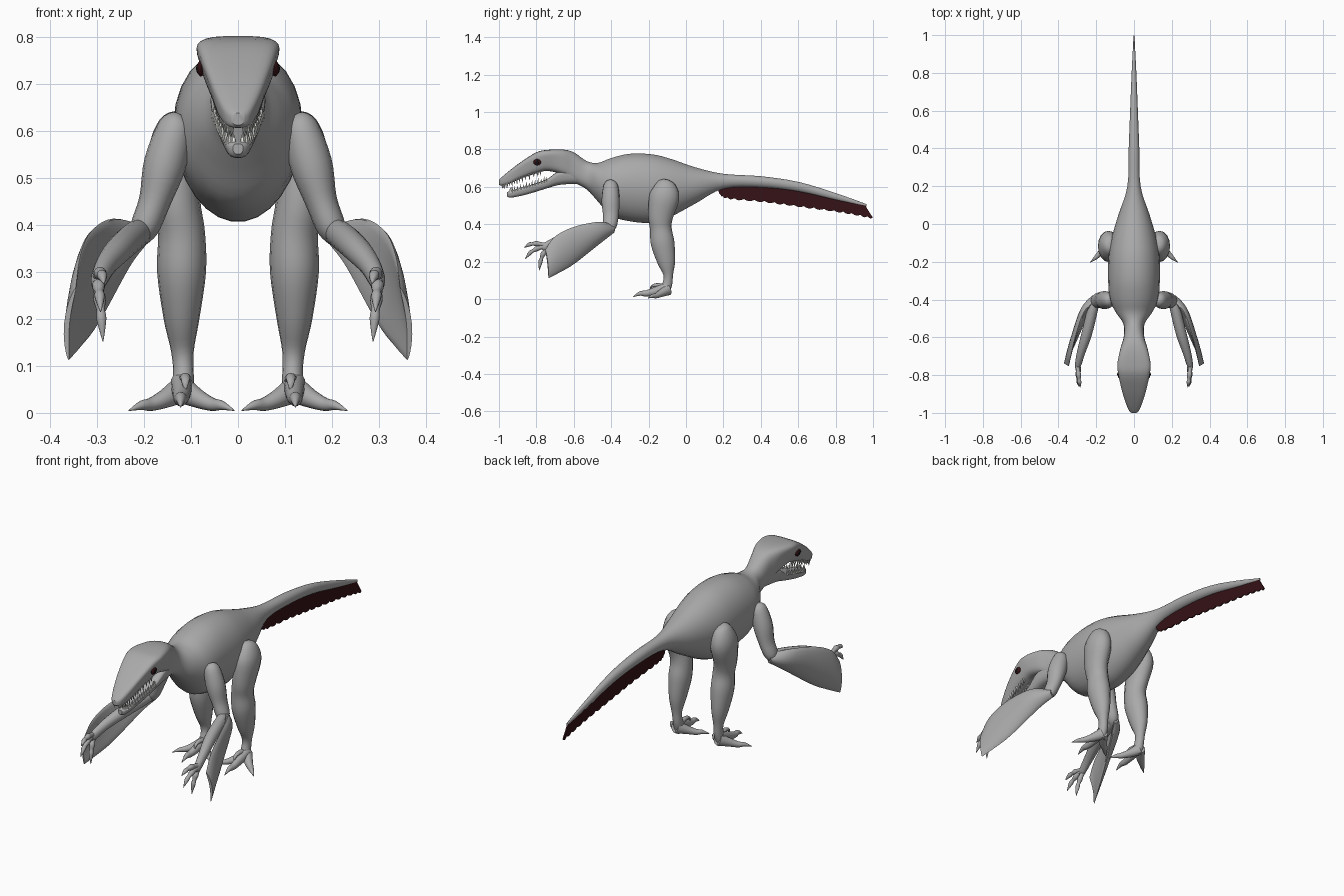
import bpy, bmesh, math
from mathutils import Vector

if "Cube" in bpy.data.objects:
    bpy.data.objects.remove(bpy.data.objects["Cube"])


def material(name, rgb):
    m = bpy.data.materials.new(name)
    m.diffuse_color = (*rgb, 1)
    m.use_nodes = True
    m.node_tree.nodes["Principled BSDF"].inputs["Base Color"].default_value = m.diffuse_color
    return m


GREY = material("grey skin", (0.40, 0.40, 0.40))
MAROON = material("dark maroon", (0.035, 0.006, 0.008))
BLACK = material("black", (0.005, 0.005, 0.005))
WHITE = material("tooth white", (0.8, 0.8, 0.76))


def spline(pts, steps):
    """Smoothly interpolate a list of equal-length tuples."""
    out, n = [], len(pts)
    for i in range(n - 1):
        a, b, c, d = (pts[max(i - 1, 0)], pts[i], pts[i + 1], pts[min(i + 2, n - 1)])
        for k in range(steps):
            t = k / steps
            out.append([0.5 * (2 * q + (r - p) * t + (2 * p - 5 * q + 4 * r - s) * t * t
                               + (3 * q - p - 3 * r + s) * t ** 3)
                        for p, q, r, s in zip(a, b, c, d)])
    return out + [list(pts[-1])]


def finish(name, bm, mat, mirror=False, angle=40):
    bmesh.ops.recalc_face_normals(bm, faces=bm.faces)
    me = bpy.data.meshes.new(name)
    bm.to_mesh(me)
    bm.free()
    me.materials.append(mat)
    ob = bpy.data.objects.new(name, me)
    bpy.context.collection.objects.link(ob)
    if mirror:
        ob.modifiers.new("mirror", 'MIRROR')
    bpy.ops.object.select_all(action='DESELECT')
    ob.select_set(True)
    bpy.context.view_layer.objects.active = ob
    bpy.ops.object.shade_smooth_by_angle(angle=math.radians(angle))
    return ob


def skin(name, rings, mat=GREY, mirror=False):
    """Bridge closed rings and cap both ends."""
    bm = bmesh.new()
    vs = [[bm.verts.new(p) for p in r] for r in rings]
    n = len(vs[0])
    for a, b in zip(vs, vs[1:]):
        for i in range(n):
            j = (i + 1) % n
            bm.faces.new((a[i], a[j], b[j], b[i]))
    bm.faces.new(vs[0])
    bm.faces.new(vs[-1])
    return finish(name, bm, mat, mirror)


def power(v, p):
    return math.copysign(abs(v) ** p, v)


def torso(name, stations, steps=4, n=28):
    """Stations: y, top z, bottom z, upper half width, lower half width, squareness."""
    rings = []
    for y, zt, zb, wt, wb, p in spline(stations, steps):
        ring = []
        for i in range(n):
            a = 2 * math.pi * (i + 0.5) / n
            s = power(math.sin(a), p)
            w = wb + (wt - wb) * (s + 1) / 2
            ring.append((w * power(math.cos(a), p), y, (zt + zb) / 2 + s * (zt - zb) / 2))
        rings.append(ring)
    return skin(name, rings)


def limb(name, pts, ref, steps=4, n=16):
    """Points: x, y, z, radius across, radius along ref."""
    pts = spline(pts, steps)
    rings = []
    for i, q in enumerate(pts):
        t = Vector(pts[min(i + 1, len(pts) - 1)][:3]) - Vector(pts[max(i - 1, 0)][:3])
        side = t.cross(Vector(ref)).normalized()
        up = side.cross(t).normalized()
        rings.append([Vector(q[:3]) + side * q[3] * math.cos(2 * math.pi * k / n)
                      + up * q[4] * math.sin(2 * math.pi * k / n) for k in range(n)])
    return skin(name, rings, mirror=True)


# Head, trunk and tail in one smooth skin
torso("body", [
    (-1.0, .637, .612, .014, .012, .7), (-.985, .652, .606, .03, .025, .6),
    (-.94, .69, .618, .05, .04, .5), (-.88, .735, .645, .07, .05, .45),
    (-.80, .785, .672, .09, .062, .45), (-.74, .798, .685, .096, .066, .45),
    (-.66, .80, .665, .076, .065, .5), (-.60, .785, .625, .055, .055, .65),
    (-.53, .738, .585, .05, .06, .9), (-.47, .729, .52, .10, .09, 1),
    (-.40, .755, .445, .135, .12, 1), (-.30, .778, .415, .147, .126, 1),
    (-.18, .775, .407, .145, .125, 1), (-.08, .75, .44, .125, .115, 1),
    (.05, .705, .51, .085, .08, 1), (.2, .67, .59, .037, .033, 1),
    (.4, .657, .597, .03, .026, 1), (.6, .627, .575, .022, .019, 1),
    (.8, .567, .53, .013, .012, 1), (.965, .508, .495, .004, .004, 1)])

torso("lower_jaw", [
    (-.957, .572, .550, .012, .010, .8), (-.935, .580, .542, .028, .02, .7),
    (-.85, .605, .560, .043, .03, .6), (-.75, .638, .590, .056, .042, .6),
    (-.68, .685, .610, .064, .048, .6), (-.60, .70, .615, .056, .045, .7),
    (-.54, .68, .61, .04, .035, .8)])

# Legs and toes
limb("leg", [
    (.122, -.105, .637, .012, .018), (.126, -.108, .618, .04, .05),
    (.135, -.115, .55, .056, .08), (.13, -.135, .45, .05, .068),
    (.12, -.135, .38, .05, .058), (.12, -.125, .30, .052, .063),
    (.12, -.105, .20, .038, .048), (.118, -.095, .13, .024, .026),
    (.116, -.10, .08, .022, .026), (.118, -.12, .03, .026, .03)], (0, 1, 0))
limb("middle_toe", [
    (.12, -.10, .06, .024, .03), (.12, -.17, .04, .019, .022),
    (.122, -.215, .03, .015, .016), (.122, -.245, .03, .011, .012),
    (.122, -.283, .012, .001, .001)], (0, 0, 1))
for name, s in (("outer_toe", 1), ("inner_toe", -1)):
    limb(name, [
        (.12, -.095, .05, .024, .03), (.12 + s * .035, -.135, .03, .02, .02),
        (.12 + s * .065, -.16, .018, .014, .014), (.12 + s * .085, -.18, .016, .01, .01),
        (.12 + s * .112, -.203, .005, .001, .001)], (0, 0, 1))
limb("sickle_claw", [
    (.112, -.12, .07, .012, .014), (.112, -.16, .075, .01, .011),
    (.112, -.185, .065, .006, .008), (.112, -.19, .045, .001, .001)], (1, 0, 0), 3, 10)

# Arms
limb("upper_arm", [
    (.122, -.40, .632, .014, .014), (.132, -.402, .61, .036, .038),
    (.155, -.403, .53, .045, .048), (.177, -.402, .45, .034, .042),
    (.20, -.408, .39, .03, .036), (.212, -.42, .36, .012, .015)], (0, 1, 0))
limb("forearm", [
    (.20, -.40, .385, .018, .02), (.215, -.44, .38, .027, .03),
    (.25, -.58, .35, .028, .03), (.28, -.68, .315, .022, .025),
    (.297, -.75, .28, .016, .022), (.30, -.77, .27, .006, .01)], (0, 0, 1))

# Broad forearm wing between an upper and a lower edge
rings = []
for q in spline([
        (.19, -.385, .395, .20, -.385, .355, .014), (.265, -.465, .413, .235, -.45, .305, .02),
        (.312, -.60, .386, .297, -.595, .19, .016), (.335, -.70, .335, .335, -.68, .14, .012),
        (.345, -.752, .265, .360, -.735, .112, .006)], 5):
    up, low = Vector(q[:3]), Vector(q[3:6])
    mid, half = (up + low) / 2, (up - low) / 2
    out = half.cross(Vector((-.3, .8, .3))).normalized()
    out = out if out.x > 0 else -out
    rings.append([mid + half * math.cos(a) + out * (q[6] * math.sin(a) + .012 * math.sin(a) ** 2)
                  for a in (2 * math.pi * k / 20 for k in range(20))])
skin("arm_wing", rings, mirror=True)

# Knuckled, clawed fingers
for name, tip in (("upper_finger", (.285, -.865, .275)), ("middle_finger", (.292, -.86, .215)),
                  ("lower_finger", (.287, -.785, .152))):
    a, b = Vector((.30, -.735, .285)), Vector(tip)
    pts = []
    for t, r, lift in ((0, .013, 0), (.3, .011, .012), (.45, .014, .016), (.62, .009, .016),
                       (.75, .011, .014), (1, .001, 0)):
        p = a.lerp(b, t)
        pts.append((p.x, p.y - lift * .4, p.z + lift, r, r))
    limb(name, pts, (1, 0, 0), 3, 10)

# Teeth along both jaws
for name, edge, sign in (
        ("upper_teeth", [(.012, -.985, .613), (.026, -.965, .616), (.038, -.92, .634),
                         (.046, -.86, .656), (.054, -.78, .682)], -1),
        ("lower_teeth", [(.008, -.945, .570), (.022, -.93, .577), (.036, -.87, .596),
                         (.043, -.81, .614), (.052, -.75, .634)], 1)):
    bm = bmesh.new()
    for i, (x, y, z) in enumerate(spline(edge, 4)):
        length = .028 if i % 2 else .022
        base = [bm.verts.new((x + .006 * math.cos(a), y + .007 * math.sin(a), z - sign * .006))
                for a in (math.pi * k / 3 for k in range(6))]
        tip = bm.verts.new((x * .96, y + .004, z + sign * length))
        for k in range(6):
            bm.faces.new((base[k], base[(k + 1) % 6], tip))
        bm.faces.new(base)
    finish(name, bm, WHITE, True)

# Eyes: dark iris plate with a pupil
for name, mat, x, size in (("eye_iris", MAROON, .079, (.008, .021, .017)),
                           ("eye_pupil", BLACK, .084, (.005, .010, .011))):
    bm = bmesh.new()
    bmesh.ops.create_uvsphere(bm, u_segments=16, v_segments=10, radius=1)
    bmesh.ops.scale(bm, vec=size, verts=bm.verts)
    bmesh.ops.translate(bm, vec=(x, -.795, .732), verts=bm.verts)
    finish(name, bm, mat, True)

# Scalloped feather fringe under the tail
fringe = spline([(.165, .61, .175, .575), (.20, .62, .22, .545), (.4, .62, .42, .525),
                 (.6, .597, .63, .497), (.8, .545, .84, .468), (.955, .505, .998, .437)], 16)
bm = bmesh.new()
cols = []
for i, (yt, zt, yb, zb) in enumerate(fringe):
    zb -= .009 * abs(math.sin(math.pi * i / 4))
    cols.append([[bm.verts.new((s * w, y, z)) for s in (-1, 1)]
                 for y, z, w in ((yt, zt, .004), (yb, zb, .003))])
for (a, b), (c, d) in zip(cols, cols[1:]):
    bm.faces.new((a[0], b[0], d[0], c[0]))
    bm.faces.new((a[1], c[1], d[1], b[1]))
    bm.faces.new((b[0], b[1], d[1], d[0]))
    bm.faces.new((a[0], c[0], c[1], a[1]))
for a, b in (cols[0], cols[-1]):
    bm.faces.new((a[0], a[1], b[1], b[0]))
finish("tail_feathers", bm, MAROON)
